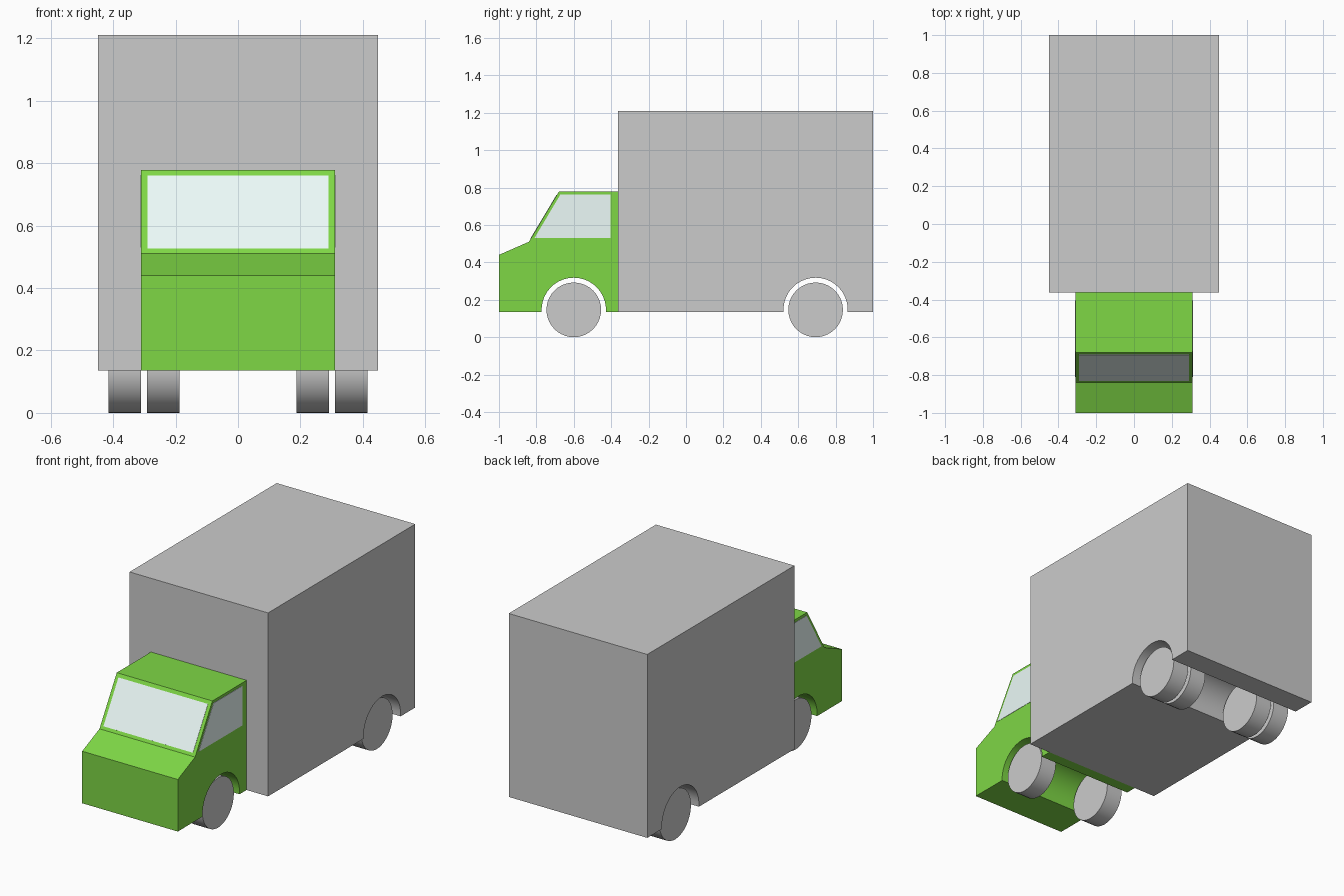
import bpy, bmesh, math
from mathutils import Vector

if "Cube" in bpy.data.objects:
    bpy.data.objects.remove(bpy.data.objects["Cube"])

FLOOR = 0.135
WHEEL_R = 0.146
ARCH_R = 0.172
FRONT_Y, REAR_Y = -0.6, 0.693


def material(name, rgb):
    m = bpy.data.materials.new(name)
    m.diffuse_color = (*rgb, 1)
    m.use_nodes = True
    m.node_tree.nodes["Principled BSDF"].inputs["Base Color"].default_value = m.diffuse_color
    return m


def smooth(ob):
    bpy.ops.object.select_all(action='DESELECT')
    ob.select_set(True)
    bpy.context.view_layer.objects.active = ob
    bpy.ops.object.shade_smooth_by_angle(angle=math.radians(30))


def prism(name, profile, x0, x1, mat=None):
    """Extrude a (y, z) outline along x."""
    bm = bmesh.new()
    face = bm.faces.new([bm.verts.new((x0, y, z)) for y, z in profile])
    ext = bmesh.ops.extrude_face_region(bm, geom=[face])
    moved = [g for g in ext['geom'] if isinstance(g, bmesh.types.BMVert)]
    bmesh.ops.translate(bm, verts=moved, vec=(x1 - x0, 0, 0))
    bmesh.ops.recalc_face_normals(bm, faces=bm.faces)
    me = bpy.data.meshes.new(name)
    bm.to_mesh(me)
    bm.free()
    ob = bpy.data.objects.new(name, me)
    bpy.context.collection.objects.link(ob)
    if mat:
        me.materials.append(mat)
    return ob


def arch(cy, n=20):
    """Wheel arch outline, front to back, starting and ending on the floor line."""
    d = math.asin((WHEEL_R - FLOOR) / ARCH_R)
    angles = [math.pi + d - (math.pi + 2 * d) * i / n for i in range(n + 1)]
    return [(cy + ARCH_R * math.cos(a), WHEEL_R + ARCH_R * math.sin(a)) for a in angles]


green = material("cab_paint", (0.21, 0.68, 0.06))
glass = material("window_glass", (0.84, 0.96, 0.94))

# Cab with wheel arch running right through
cab = [(-1, FLOOR), *arch(FRONT_Y), (-0.363, FLOOR), (-0.363, 0.778),
       (-0.68, 0.778), (-0.84, 0.51), (-1, 0.44)]
smooth(prism("cab", cab, -0.31, 0.31, green))

# Cargo box with rear arch
box = [(-0.363, FLOOR), *arch(REAR_Y), (1, FLOOR), (1, 1.21), (-0.363, 1.21)]
smooth(prism("cargo_box", box, -0.449, 0.449))

# Windscreen pane, lying just proud of the sloped cab face
lo, hi = Vector((-0.84, 0.51)), Vector((-0.68, 0.778))
slope = hi - lo
out = Vector((-slope.y, slope.x)).normalized()
a, b = lo + slope * 0.06, lo + slope * 0.93
pane = [a + out * 0.002, b + out * 0.002, b - out * 0.008, a - out * 0.008]
prism("windscreen", pane, -0.29, 0.29, glass)

# Side windows
side = [(-0.81, 0.53), (-0.672, 0.762), (-0.405, 0.762), (-0.405, 0.53)]
for s, label in ((-1, "left"), (1, "right")):
    prism(f"{label}_window", side, s * 0.302, s * 0.312, glass)

# Wheels: single at the front, double at the rear
for s, label in ((-1, "left"), (1, "right")):
    for part, cy, cx in (("front_wheel", FRONT_Y, 0.239),
                         ("rear_inner_wheel", REAR_Y, 0.239),
                         ("rear_outer_wheel", REAR_Y, 0.363)):
        bpy.ops.mesh.primitive_cylinder_add(
            vertices=40, radius=WHEEL_R, depth=0.104,
            location=(s * cx, cy, WHEEL_R), rotation=(0, math.pi / 2, 0))
        wheel = bpy.context.object
        wheel.name = f"{label}_{part}"
        smooth(wheel)
